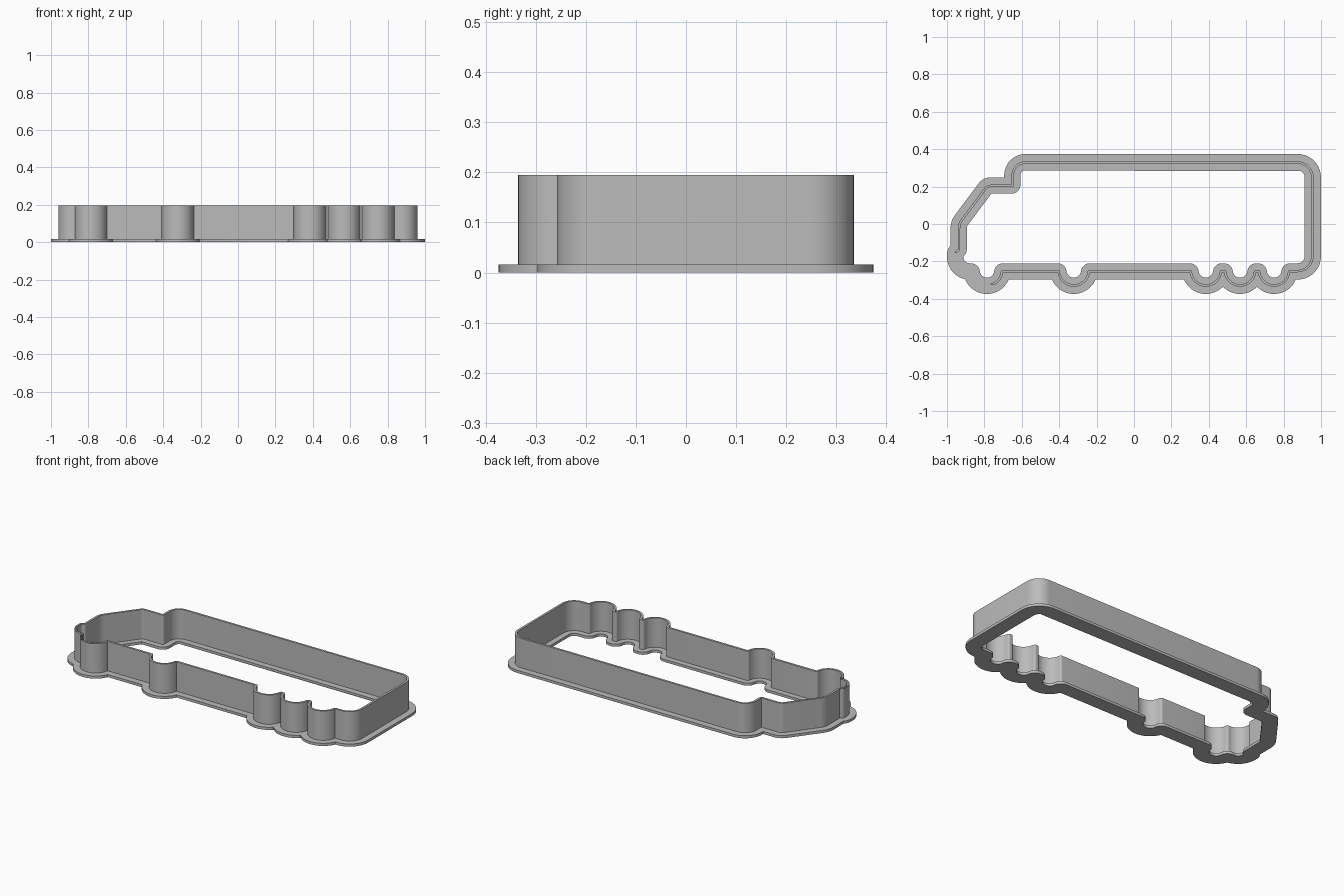
import bpy, bmesh, math
from mathutils import Vector
from mathutils.geometry import intersect_point_line

cube = bpy.data.objects.get("Cube")
if cube:
    bpy.data.objects.remove(cube, do_unlink=True)

FLOOR, WHEEL_Y, WHEEL_R = -0.258, -0.248, 0.087
WHEELS = [-0.786, -0.322, 0.384, 0.567, 0.749]
FLANGE_H, TOP = 0.016, 0.195

# Truck body corners, counter-clockwise: x, y, rounding radius
BODY = [(-0.96, FLOOR, 0.08), (0.96, FLOOR, 0.085), (0.96, 0.335, 0.085),
        (-0.655, 0.335, 0.075), (-0.655, 0.21, 0), (-0.787, 0.21, 0.04),
        (-0.942, 0.003, 0.08), (-0.942, -0.135, 0), (-0.96, -0.15, 0.02)]

mat = bpy.data.materials.new("plain grey")
mat.use_nodes = True
GREY = (0.5, 0.5, 0.5, 1)
mat.diffuse_color = GREY
mat.node_tree.nodes["Principled BSDF"].inputs["Base Color"].default_value = GREY


def arc(centre, radius, start, sweep, steps):
    return [centre + radius * Vector((math.cos(start + sweep * i / steps),
                                      math.sin(start + sweep * i / steps)))
            for i in range(steps + 1)]


def rounded(corners, index):
    """Points that replace one corner with an arc."""
    p = Vector(corners[index][:2])
    r = corners[index][2]
    if r == 0:
        return [p]
    a = (Vector(corners[index - 1][:2]) - p).normalized()
    b = (Vector(corners[(index + 1) % len(corners)][:2]) - p).normalized()
    half = a.angle(b) / 2
    centre = p + (a + b).normalized() * r / math.sin(half)
    first = p + a * r / math.tan(half) - centre
    turn = math.pi - 2 * half
    return arc(centre, r, math.atan2(first.y, first.x), turn, max(4, int(turn * 10)))


def truck_outline():
    """Outer wall line: rounded body with half wheels under its floor."""
    pts = rounded(BODY, 0)
    dip = math.asin((FLOOR - WHEEL_Y) / WHEEL_R)
    for x in WHEELS:
        pts += arc(Vector((x, WHEEL_Y)), WHEEL_R, math.pi - dip, math.pi + 2 * dip, 28)
    for i in range(1, len(BODY)):
        pts += rounded(BODY, i)
    return pts


def distance(p, a, b):
    near, t = intersect_point_line(p, a, b)
    near = a if t < 0 else b if t > 1 else near.to_2d()
    return (p - near).length


def offset(path, d):
    """Parallel loop with round joins; folded-back parts are dropped."""
    edges = [(path[i], path[(i + 1) % len(path)]) for i in range(len(path))]
    normals = [Vector((b.y - a.y, a.x - b.x)).normalized() for a, b in edges]
    raw = []
    for i, (a, b) in enumerate(edges):
        n, m = normals[i], normals[(i + 1) % len(edges)]
        steps = max(1, int((b - a).length / 0.004))
        raw += [a.lerp(b, k / steps) + n * d for k in range(steps + 1)]
        turn = math.atan2(n.cross(m), n.dot(m))
        if turn * d > 0 and abs(turn) > 0.3:
            raw += arc(b, d, math.atan2(n.y, n.x), turn, 10)
    kept = []
    for p in raw:
        if min(distance(p, a, b) for a, b in edges) < abs(d) - 0.0003:
            continue
        if kept and (p - kept[-1]).length < 0.001:
            continue
        # merge straight runs
        if len(kept) > 1 and abs((kept[-1] - kept[-2]).normalized().cross(
                (p - kept[-1]).normalized())) < 0.002:
            kept[-1] = p
        else:
            kept.append(p)
    if (kept[0] - kept[-1]).length < 0.001:
        kept.pop()
    return kept


def ring(name, outer, inner, z0, z1):
    """Solid band between two loops."""
    curve = bpy.data.curves.new(name, 'CURVE')
    curve.dimensions = '2D'
    curve.fill_mode = 'BOTH'
    curve.extrude = (z1 - z0) / 2
    for loop in (outer, inner):
        spline = curve.splines.new('POLY')
        spline.points.add(len(loop) - 1)
        for point, p in zip(spline.points, loop):
            point.co = (p.x, p.y, 0, 1)
        spline.use_cyclic_u = True
    source = bpy.data.objects.new(name + " curve", curve)
    bpy.context.collection.objects.link(source)
    bpy.context.view_layer.update()
    graph = bpy.context.evaluated_depsgraph_get()
    mesh = bpy.data.meshes.new_from_object(source.evaluated_get(graph))
    bpy.data.objects.remove(source, do_unlink=True)

    bm = bmesh.new()
    bm.from_mesh(mesh)
    bmesh.ops.remove_doubles(bm, verts=bm.verts, dist=0.0001)
    bmesh.ops.translate(bm, verts=bm.verts, vec=(0, 0, (z0 + z1) / 2))
    bmesh.ops.recalc_face_normals(bm, faces=bm.faces)
    bm.to_mesh(mesh)
    bm.free()
    mesh.materials.clear()
    mesh.materials.append(mat)
    obj = bpy.data.objects.new(name, mesh)
    bpy.context.collection.objects.link(obj)
    bpy.ops.object.select_all(action='DESELECT')
    obj.select_set(True)
    bpy.context.view_layer.objects.active = obj
    bpy.ops.object.shade_smooth_by_angle(angle=math.radians(30))


outline = truck_outline()
# Tall thin cutting wall and the wide grip flange at its foot
ring("cutting_wall", outline, offset(outline, -0.013), FLANGE_H / 2, TOP)
ring("base_flange", offset(outline, 0.039), offset(outline, -0.048), 0, FLANGE_H)
